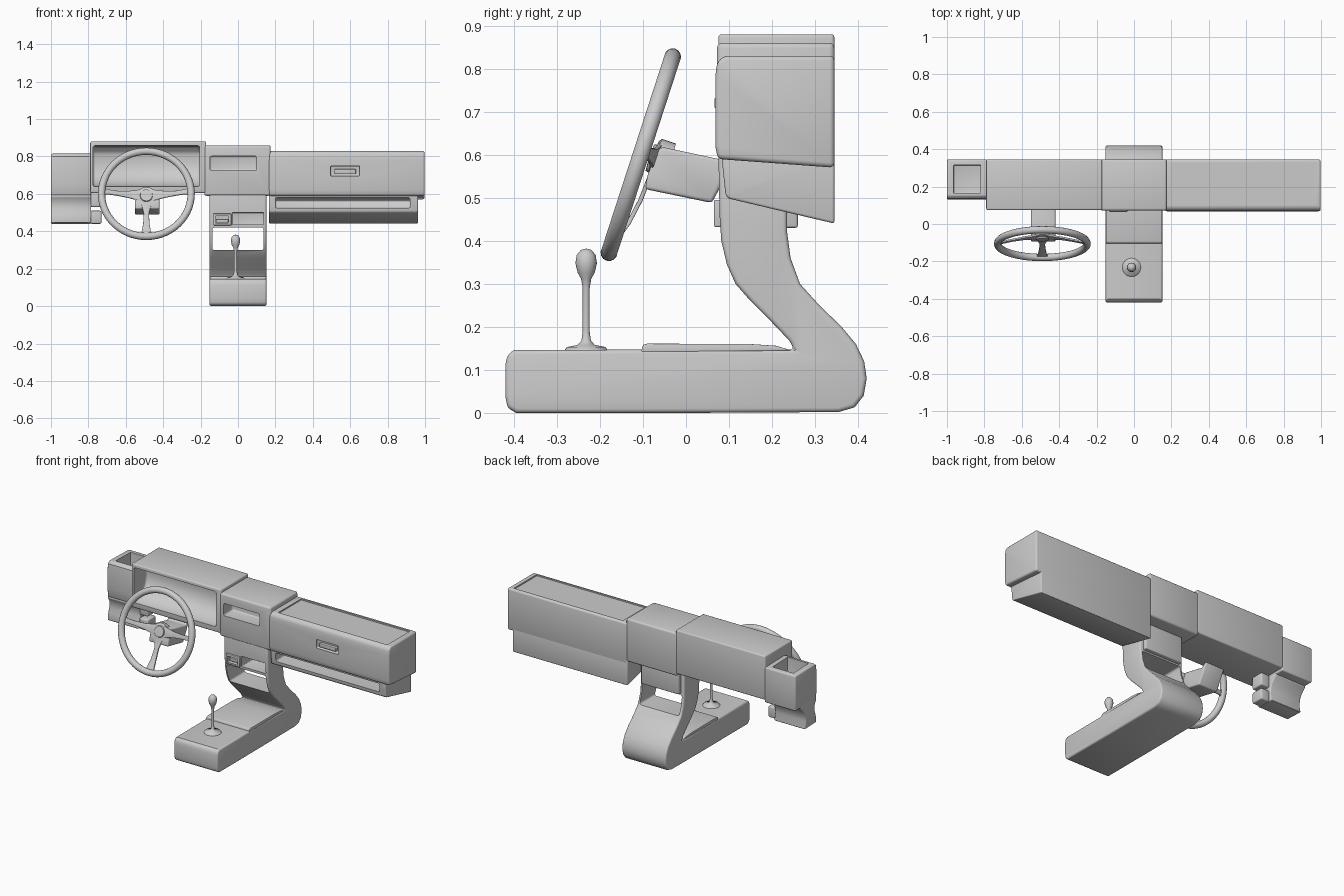
import bpy, bmesh, math
from mathutils import Matrix, Vector


def finish(name, bm, bevel=0.0, segs=3, angle=35):
    """Turn a bmesh into a bevelled, smooth-by-angle object."""
    bmesh.ops.recalc_face_normals(bm, faces=bm.faces)
    me = bpy.data.meshes.new(name)
    bm.to_mesh(me)
    bm.free()
    ob = bpy.data.objects.new(name, me)
    bpy.context.collection.objects.link(ob)
    if bevel:
        m = ob.modifiers.new("bevel", 'BEVEL')
        m.width, m.segments, m.limit_method = bevel, segs, 'ANGLE'
        m.angle_limit = math.radians(40)
        apply(ob, m)
    smooth(ob, angle)
    return ob


def select(ob):
    bpy.ops.object.select_all(action='DESELECT')
    ob.select_set(True)
    bpy.context.view_layer.objects.active = ob


def apply(ob, m):
    select(ob)
    bpy.ops.object.modifier_apply(modifier=m.name)


def smooth(ob, angle=35):
    select(ob)
    bpy.ops.object.shade_smooth_by_angle(angle=math.radians(angle))


def prism(name, prof, x0, x1, bevel=0.006):
    """Extrude a (y, z) profile along x."""
    bm = bmesh.new()
    f = bm.faces.new([bm.verts.new((x0, y, z)) for y, z in prof])
    r = bmesh.ops.extrude_face_region(bm, geom=[f])
    vs = [v for v in r['geom'] if isinstance(v, bmesh.types.BMVert)]
    bmesh.ops.translate(bm, verts=vs, vec=(x1 - x0, 0, 0))
    return finish(name, bm, bevel)


def box(name, x, y, z, bevel=0.006):
    return prism(name, [(y[0], z[0]), (y[1], z[0]), (y[1], z[1]), (y[0], z[1])], x[0], x[1], bevel)


def cut(ob, cutter):
    cutter.hide_render = True
    m = ob.modifiers.new("cut", 'BOOLEAN')
    m.operation, m.solver, m.object = 'DIFFERENCE', 'EXACT', cutter
    apply(ob, m)
    bpy.data.objects.remove(cutter)
    smooth(ob)


def lathe(name, prof, segs, mat):
    """Spin an (r, z) profile around local z."""
    bm = bmesh.new()
    vs = [bm.verts.new((r, 0, z)) for r, z in prof]
    es = [bm.edges.new(p) for p in zip(vs, vs[1:])]
    bmesh.ops.spin(bm, geom=vs + es, axis=(0, 0, 1), cent=(0, 0, 0), steps=segs, angle=2 * math.pi)
    bmesh.ops.remove_doubles(bm, verts=bm.verts, dist=1e-5)
    ob = finish(name, bm, angle=45)
    ob.matrix_world = mat
    return ob


# Instrument cluster with a deep hooded recess
cluster = box("instrument_cluster", (-0.79, -0.17), (0.075, 0.345), (0.605, 0.88), 0.008)
cut(cluster, prism("cutter", [(0.0, 0.865), (0.17, 0.85), (0.20, 0.82), (0.205, 0.76), (0.19, 0.70),
                              (0.15, 0.66), (0.10, 0.64), (0.0, 0.635)], -0.775, -0.205, 0.012))

# Centre panel with radio slot
centre = box("centre_panel", (-0.18, 0.175), (0.072, 0.345), (0.59, 0.86), 0.012)
cut(centre, box("cutter", (-0.15, 0.10), (0.0, 0.16), (0.725, 0.802), 0.01))

# Passenger side: upper glove box body, recessed top, latch pocket
upper = prism("passenger_dash", [(0.345, 0.83), (0.088, 0.83), (0.072, 0.815), (0.068, 0.78), (0.068, 0.62),
                                 (0.074, 0.59), (0.345, 0.57)], 0.165, 0.998, 0.016)
cut(upper, box("cutter", (0.21, 0.965), (0.10, 0.325), (0.822, 0.9), 0))
cut(upper, box("cutter", (0.495, 0.65), (0.0, 0.085), (0.695, 0.75), 0.006))
box("glove_box_latch", (0.515, 0.63), (0.066, 0.09), (0.708, 0.732), 0.004)

# Passenger lower shelf
shelf = prism("passenger_shelf", [(0.345, 0.60), (0.082, 0.60), (0.092, 0.505), (0.10, 0.498),
                                  (0.345, 0.44)], 0.165, 0.962, 0.006)
cut(shelf, prism("cutter", [(0.0, 0.58), (0.22, 0.58), (0.25, 0.56), (0.22, 0.525), (0.0, 0.525)],
                 0.20, 0.92, 0.008))

# Driver's door-side end: body with a top bin and a hanging curved panel
side = prism("dash_end", [(0.345, 0.81), (0.15, 0.815), (0.136, 0.80), (0.13, 0.75), (0.13, 0.65), (0.137, 0.59),
                          (0.345, 0.59)], -1.0, -0.785, 0.008)
cut(side, box("cutter", (-0.965, -0.82), (0.165, 0.315), (0.70, 0.9), 0.004))
prism("dash_end_lower", [(0.135, 0.585), (0.15, 0.56), (0.15, 0.52), (0.14, 0.49), (0.135, 0.445), (0.25, 0.44),
                         (0.24, 0.49), (0.25, 0.54), (0.29, 0.585), (0.29, 0.60), (0.14, 0.60)],
      -1.0, -0.785, 0.006)
for i, (z0, z1) in enumerate([(0.44, 0.51), (0.53, 0.61)]):
    box(f"end_bracket_{i + 1}", (-0.79, -0.73), (0.15, 0.23), (z0, z1), 0.008)

# Floor console and S-shaped stem as one profile, with a window through the stem
console = prism("console", [
    (0.235, 0.62), (0.235, 0.42), (0.243, 0.36), (0.265, 0.30), (0.31, 0.25), (0.36, 0.202), (0.395, 0.16),
    (0.414, 0.12), (0.42, 0.08), (0.413, 0.04), (0.392, 0.013), (0.355, 0.002), (0.0, 0.0), (-0.395, 0.0),
    (-0.415, 0.012), (-0.42, 0.04), (-0.42, 0.11), (-0.415, 0.135), (-0.40, 0.146), (-0.11, 0.147),
    (0.22, 0.147), (0.252, 0.147), (0.24, 0.168), (0.20, 0.21), (0.15, 0.26), (0.115, 0.30),
    (0.095, 0.345), (0.082, 0.40), (0.078, 0.46), (0.075, 0.62)], -0.152, 0.152, 0.01)
cut(console, box("cutter", (-0.137, 0.137), (0.0, 0.4), (0.30, 0.42), 0.012))
cut(console, box("cutter", (-0.03, 0.137), (0.0, 0.19), (0.435, 0.50), 0.004))
cut(console, box("cutter", (-0.125, -0.045), (0.0, 0.14), (0.437, 0.487), 0.004))
prism("console_tray", [(-0.105, 0.14), (-0.10, 0.158), (-0.09, 0.161), (0.15, 0.160), (0.21, 0.156),
                       (0.245, 0.145)], -0.15, 0.15, 0.003)
box("stack_back", (-0.13, 0.13), (0.2, 0.26), (0.43, 0.61), 0.006)

# Small switch panel frame on the stack
frame = box("switch_frame", (-0.132, -0.035), (0.065, 0.09), (0.432, 0.495), 0.004)
cut(frame, box("cutter", (-0.12, -0.05), (0.0, 0.2), (0.444, 0.482), 0))
box("switch", (-0.118, -0.052), (0.085, 0.11), (0.446, 0.465), 0.003)

# Gear lever: boot, stick and knob
lathe("gear_lever", [(0, 0.14), (0.05, 0.146), (0.045, 0.153), (0.02, 0.158), (0.011, 0.168), (0.008, 0.19),
                     (0.008, 0.29), (0.012, 0.312), (0.02, 0.326), (0.025, 0.348), (0.022, 0.367),
                     (0.012, 0.379), (0, 0.382)], 24, Matrix.Translation((-0.013, -0.232, 0)))

# Steering column cover
prism("steering_column", [(-0.066, 0.615), (-0.05, 0.617), (0.085, 0.588), (0.12, 0.62), (0.12, 0.60),
                          (0.06, 0.488), (-0.095, 0.52), (-0.09, 0.55)], -0.552, -0.42, 0.008)

# Steering wheel rim, hub and dished spokes, all in the tilted wheel frame
wheel = Matrix.Translation((-0.49, -0.105, 0.60)) @ Matrix.Rotation(math.radians(72), 4, 'X')
R, t = 0.2395, 0.0195
lathe("wheel_rim", [(R + t * math.cos(a), t * math.sin(a)) for a in
                    [i * math.pi / 7 for i in range(15)]], 56, wheel)
lathe("wheel_hub", [(0, -0.07), (0.05, -0.07), (0.05, -0.035), (0.042, -0.03), (0.034, -0.03), (0.032, -0.022),
                    (0, -0.02)], 28, wheel)


def spoke(name, ang, stations):
    """Flat spoke from (radius, upper, lower, depth) stations."""
    bm = bmesh.new()
    rows = [[bm.verts.new((r, s, d + k)) for s, k in ((a, 0.005), (a, -0.005), (b, -0.005), (b, 0.005))]
            for r, a, b, d in stations]
    for p, q in zip(rows, rows[1:]):
        for i in range(4):
            j = (i + 1) % 4
            bm.faces.new((p[i], p[j], q[j], q[i]))
    bm.faces.new(rows[0])
    bm.faces.new(rows[-1])
    ob = finish(name, bm, 0.002, 2)
    ob.matrix_world = wheel @ ang
    return ob


arm = [(0.0, 0.045, -0.04, -0.035), (0.05, 0.032, -0.024, -0.034), (0.10, 0.024, -0.012, -0.028),
       (0.16, 0.022, -0.004, -0.016), (0.21, 0.027, 0.0, -0.004), (0.235, 0.04, -0.012, 0.0)]
spoke("wheel_spoke_right", Matrix.Identity(4), arm)
spoke("wheel_spoke_left", Matrix.Scale(-1, 4, (1, 0, 0)), arm).data.flip_normals()
spoke("wheel_spoke_bottom", Matrix.Rotation(-math.pi / 2, 4, 'Z'),
      [(0.0, 0.045, -0.045, -0.035), (0.05, 0.026, -0.026, -0.035), (0.10, 0.014, -0.014, -0.032),
       (0.16, 0.017, -0.017, -0.022), (0.21, 0.024, -0.024, -0.006), (0.235, 0.036, -0.036, 0.0)])
